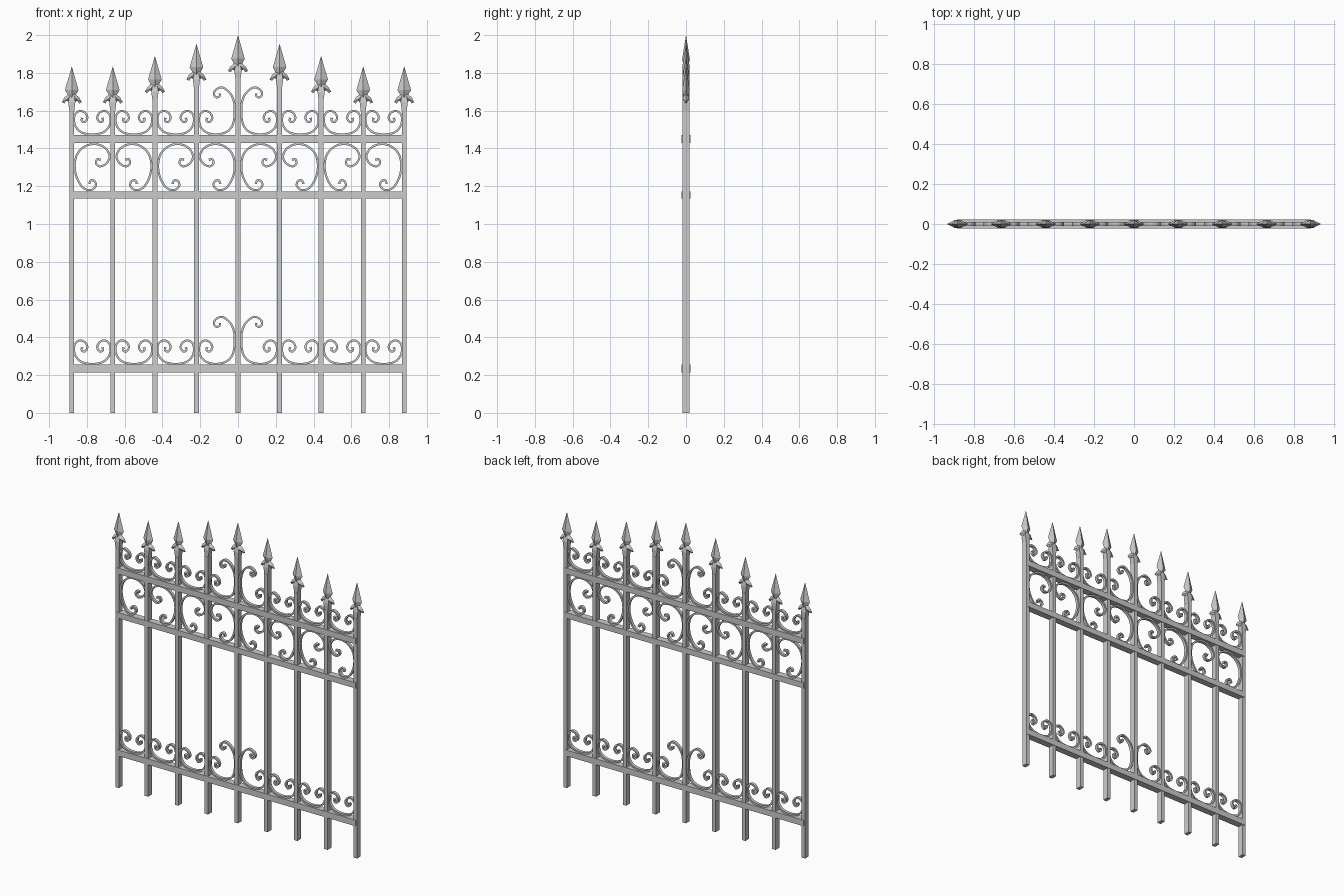
import bpy
from mathutils import Vector

if "Cube" in bpy.data.objects:
    bpy.data.objects.remove(bpy.data.objects["Cube"])

POSTS = [0.0, 0.22, 0.44, 0.663, 0.88]
TIPS = [2.0, 1.955, 1.89, 1.835, 1.835]


def add_mesh(name, verts, faces):
    me = bpy.data.meshes.new(name)
    me.from_pydata(verts, [], faces)
    me.update()
    ob = bpy.data.objects.new(name, me)
    bpy.context.collection.objects.link(ob)
    return ob


def box(name, x0, x1, y, z0, z1):
    v = [(a, b, c) for a in (x0, x1) for b in (-y, y) for c in (z0, z1)]
    f = [(0, 1, 3, 2), (4, 6, 7, 5), (0, 4, 5, 1), (2, 3, 7, 6), (0, 2, 6, 4), (1, 5, 7, 3)]
    return add_mesh(name, v, f)


def smooth_path(pts, n=4):
    """Catmull-Rom samples through the control points."""
    p = [Vector(q) for q in pts]
    p = [2 * p[0] - p[1]] + p + [2 * p[-1] - p[-2]]
    out = []
    for i in range(1, len(p) - 2):
        a, b, c, d = p[i - 1:i + 3]
        for k in range(n):
            t = k / n
            out.append(0.5 * (2 * b + (c - a) * t + (2 * a - 5 * b + 4 * c - d) * t * t
                              + (3 * b - a - 3 * c + d) * t ** 3))
    return out + [p[-2]]


def scroll(name, pts, cx, cz, flip=1, half=0.0055, depth=0.010):
    """Rectangular bar swept along a path in the xz plane, thicker at its ends."""
    path = smooth_path([(cx + flip * x, cz + z) for x, z in pts])
    verts, faces, n = [], [], len(path)
    for i, p in enumerate(path):
        t = (path[min(i + 1, n - 1)] - path[max(i - 1, 0)]).normalized()
        w = half * (1.5 if i in (0, n - 1) else 1)
        o = Vector((-t.y, t.x)) * w * flip
        for s, y in ((1, -depth), (1, depth), (-1, depth), (-1, -depth)):
            q = p + o * s
            verts.append((q.x, y, q.y))
    for i in range(n - 1):
        for k in range(4):
            a, b = i * 4 + k, i * 4 + (k + 1) % 4
            faces.append((a, b, b + 4, a + 4))
    faces += [(3, 2, 1, 0), tuple(range(4 * n - 4, 4 * n))]
    return add_mesh(name, verts, faces)


def spear(name, x, tip):
    # diamond-section blade
    rings = [(-0.125, 0.036, 0.020), (-0.165, 0.014, 0.014)]
    v, f = [(x, 0, tip)], [(0, 1, 2), (0, 2, 3), (0, 3, 4), (0, 4, 1), (8, 7, 6, 5)]
    for z, a, b in rings:
        v += [(x - a, 0, tip + z), (x, -b, tip + z), (x + a, 0, tip + z), (x, b, tip + z)]
    f += [(1 + k, 5 + k, 5 + (k + 1) % 4, 1 + (k + 1) % 4) for k in range(4)]
    add_mesh(name + "_blade", v, f)
    # tapered square collar
    v = []
    for z, a in ((-0.15, 0.010), (-0.19, 0.019), (-0.237, 0.013)):
        b = max(a, 0.018) if z < -0.16 else a
        v += [(x - a, -b, tip + z), (x + a, -b, tip + z), (x + a, b, tip + z), (x - a, b, tip + z)]
    f = [(0, 1, 2, 3), (11, 10, 9, 8)]
    for r in (0, 4):
        f += [(r + k, r + 4 + k, r + 4 + (k + 1) % 4, r + (k + 1) % 4) for k in range(4)]
    add_mesh(name + "_collar", v, f)
    # drooping leaves with a raised centre
    outline = [(0.004, -0.140), (0.022, -0.150), (0.040, -0.166), (0.053, -0.190),
               (0.040, -0.197), (0.028, -0.182), (0.014, -0.190), (0.004, -0.190)]
    for s in (-1, 1):
        n = len(outline)
        v = [(x + s * a, 0, tip + z) for a, z in outline]
        v += [(x + s * 0.018, -0.018, tip - 0.170), (x + s * 0.018, 0.018, tip - 0.170)]
        f = []
        for k in range(n):
            j = (k + 1) % n
            f += [(j, k, n), (k, j, n + 1)] if s > 0 else [(k, j, n), (j, k, n + 1)]
        add_mesh(name + "_leaf", v, f)


# Pickets and spear heads
for i, (px, tip) in enumerate(zip(POSTS, TIPS)):
    for s in ((1,) if i == 0 else (-1, 1)):
        box("picket", s * px - 0.0125, s * px + 0.0125, 0.0195, 0, tip - 0.235)
        spear("spear", s * px, tip)

# Horizontal rails
for z0, z1 in ((0.215, 0.255), (1.135, 1.173), (1.43, 1.47)):
    box("rail", -0.884, 0.884, 0.0225, z0, z1)

# Scroll paths: small curl, shallow bowl, tall centre scroll and C scroll
curl = [(0.050, 0.068), (0.040, 0.078), (0.030, 0.066), (0.040, 0.050), (0.058, 0.052)]
curl = [(0.052, 0.082), (0.048, 0.070), (0.034, 0.072), (0.026, 0.092), (0.038, 0.118),
        (0.064, 0.129), (0.088, 0.115), (0.097, 0.085), (0.088, 0.045), (0.055, 0.014)]
curl[0:3] = [(0.054, 0.092), (0.056, 0.076), (0.040, 0.070)]
bowl = curl + [(0, 0.004)] + [(-x, z) for x, z in reversed(curl)]
tall = curl + [(0.005, 0.004), (-0.050, 0.018), (-0.082, 0.055), (-0.092, 0.110),
               (-0.090, 0.170), (-0.070, 0.220), (-0.030, 0.252), (0.004, 0.244),
               (0.018, 0.220), (0.006, 0.201), (-0.012, 0.206), (-0.014, 0.222)]
c_scroll = [(-0.016, 0.040), (-0.008, 0.058), (0.012, 0.054), (0.019, 0.030), (-0.008, 0.006),
            (-0.050, 0.020), (-0.083, 0.075), (-0.093, 0.140), (-0.078, 0.200), (-0.035, 0.240),
            (0.020, 0.250), (0.070, 0.228), (0.092, 0.185), (0.074, 0.147), (0.040, 0.132),
            (0.020, 0.148), (0.026, 0.170), (0.044, 0.166)]

for i in range(4):
    mid = (POSTS[i] + POSTS[i + 1]) / 2
    for s in (-1, 1):
        # scrolls resting on the bottom and top rails
        for z in (0.255, 1.47):
            if i == 0:
                scroll("centre_scroll", tall, s * mid, z, s)
            else:
                scroll("bowl_scroll", bowl, s * mid, z, s)
        # alternating C scrolls in the upper band
        scroll("band_scroll", c_scroll, s * mid, 1.173, s * (1 if i % 2 == 0 else -1))
